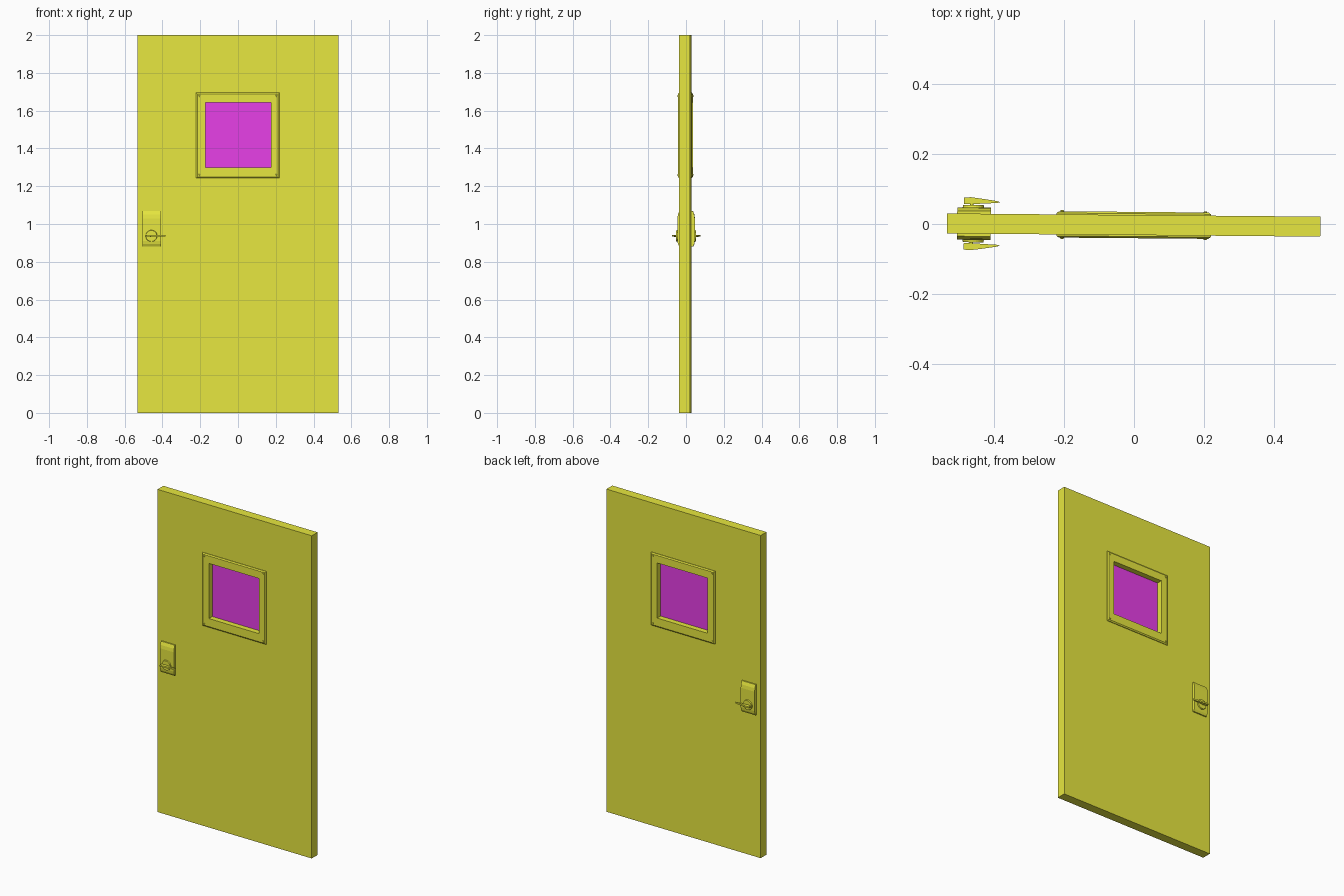
import bpy, bmesh, math
from mathutils import Matrix

if "Cube" in bpy.data.objects:
    bpy.data.objects.remove(bpy.data.objects["Cube"])

# Door leaf stands very slightly turned about z
POSE = Matrix.Translation((-0.001, -0.003, 0)) @ Matrix.Rotation(-0.0085, 4, 'Z')


def material(name, color):
    m = bpy.data.materials.new(name)
    m.diffuse_color = color
    m.use_nodes = True
    m.node_tree.nodes["Principled BSDF"].inputs["Base Color"].default_value = m.diffuse_color
    return m


yellow = material("yellow_paint", (0.8, 0.8, 0.05, 1))
magenta = material("magenta_glass", (0.8, 0.05, 0.8, 1))


def finish(name, bm, mat=yellow):
    bmesh.ops.recalc_face_normals(bm, faces=bm.faces[:])
    bm.transform(POSE)
    bmesh.ops.recalc_face_normals(bm, faces=bm.faces[:])
    me = bpy.data.meshes.new(name)
    bm.to_mesh(me)
    bm.free()
    me.materials.append(mat)
    ob = bpy.data.objects.new(name, me)
    bpy.context.collection.objects.link(ob)
    return ob


def rect_rings(name, rings):
    """Closed tube of rectangular loops (x0, x1, z0, z1, y)."""
    bm = bmesh.new()
    loops = [[bm.verts.new(p) for p in ((a, y, c), (b, y, c), (b, y, d), (a, y, d))]
             for a, b, c, d, y in rings]
    for i, l0 in enumerate(loops):
        l1 = loops[(i + 1) % len(loops)]
        for k in range(4):
            n = (k + 1) % 4
            bm.faces.new((l0[k], l0[n], l1[n], l1[k]))
    return finish(name, bm)


def prism(name, points, offset):
    """Extrude a closed outline of 3D points by an offset vector."""
    bm = bmesh.new()
    f = bm.faces.new([bm.verts.new(p) for p in points])
    r = bmesh.ops.extrude_face_region(bm, geom=[f])
    bmesh.ops.translate(bm, vec=offset, verts=[v for v in r["geom"] if isinstance(v, bmesh.types.BMVert)])
    return finish(name, bm)


def disc(name, x, z, y0, y1, r0, r1, sides):
    bm = bmesh.new()
    m = Matrix.Translation((x, (y0 + y1) / 2, z)) @ Matrix.Rotation(math.copysign(math.pi / 2, y0 - y1), 4, 'X')
    bmesh.ops.create_cone(bm, cap_ends=True, segments=sides, radius1=r0, radius2=r1,
                          depth=abs(y1 - y0), matrix=m)
    return finish(name, bm)


# Door leaf with window opening
T = 0.0285
outer = (-0.532, 0.532, 0.0, 2.0)
hole = (-0.171, 0.175, 1.30, 1.642)
rect_rings("door_leaf", [(*outer, -T), (*outer, T), (*hole, T), (*hole, -T)])

# Glass pane
bm = bmesh.new()
bmesh.ops.create_cube(bm, size=1, matrix=Matrix.Translation((0.002, 0, 1.471))
                      @ Matrix.Diagonal((0.346, 0.008, 0.342, 1)))
finish("window_glass", bm, magenta)

lever_outline = [(-0.484, 0.056), (-0.465, 0.0555), (-0.42, 0.058), (-0.39, 0.0595), (-0.381, 0.062),
                 (-0.39, 0.065), (-0.43, 0.071), (-0.465, 0.0755), (-0.484, 0.074)]
plate_profile = [(T, 1.07), (0.036, 1.07), (0.043, 1.05), (0.046, 1.03),
                 (0.046, 0.91), (0.043, 0.893), (0.036, 0.88), (T, 0.88)]

for side, s in (("front", -1), ("back", 1)):
    # Bevelled window surround
    rect_rings(side + "_window_frame", [
        (-0.22, 0.22, 1.243, 1.695, s * T),
        (-0.22, 0.22, 1.243, 1.695, s * (T + 0.004)),
        (-0.213, 0.213, 1.25, 1.688, s * (T + 0.009)),
        (*hole, s * (T + 0.009)),
        (*hole, s * T)])
    # Corner screws
    for i, x in enumerate((-0.204, 0.204)):
        for j, z in enumerate((1.26, 1.678)):
            disc(f"{side}_screw_{i}{j}", x, z, s * (T + 0.007), s * (T + 0.0125), 0.006, 0.004, 8)
    # Handle plate, rose, spindle and lever
    prism(side + "_handle_plate", [(-0.503, s * y, z) for y, z in plate_profile], (0.096, 0, 0))
    disc(side + "_handle_rose", -0.457, 0.937, s * 0.045, s * 0.053, 0.031, 0.029, 24)
    disc(side + "_handle_spindle", -0.462, 0.937, s * 0.052, s * 0.064, 0.005, 0.005, 12)
    prism(side + "_handle_lever", [(x, s * y, 0.933) for x, y in lever_outline], (0, 0, 0.009))
